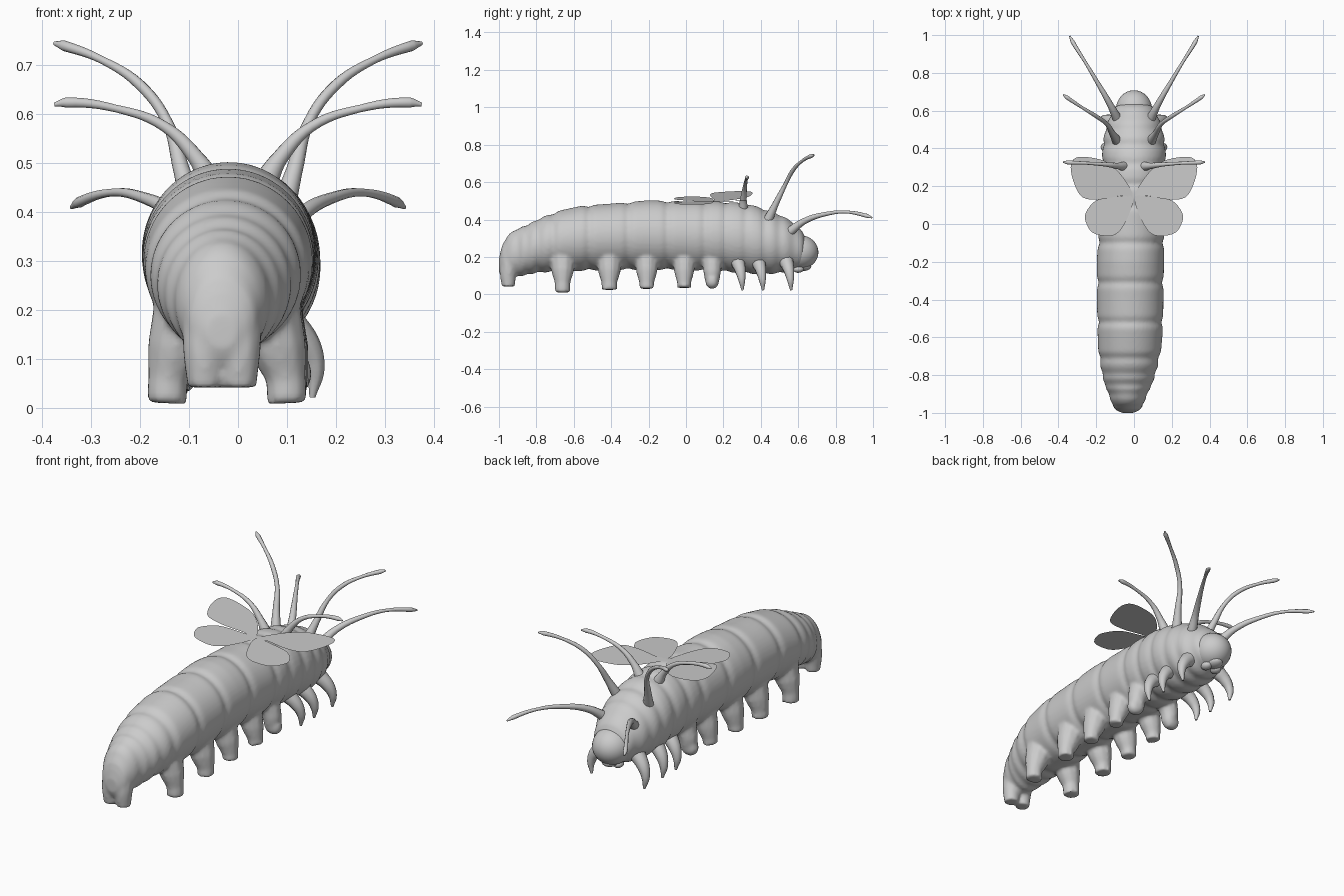
import bpy, bmesh, math
from mathutils import Vector

if "Cube" in bpy.data.objects:
    bpy.data.objects.remove(bpy.data.objects["Cube"])

# Body stations: y, top z, bottom z, half width, centre x
STATIONS = [(-1.0, .19, .12, .03, -.033), (-.985, .26, .085, .065, -.033), (-.95, .325, .085, .088, -.033),
            (-.9, .355, .09, .105, -.032), (-.85, .375, .10, .13, -.03), (-.78, .41, .115, .148, -.027),
            (-.68, .447, .12, .166, -.023), (-.55, .475, .125, .174, -.02), (-.4, .485, .13, .176, -.02),
            (-.2, .503, .13, .178, -.019), (0, .497, .13, .174, -.012), (.2, .497, .12, .17, -.004),
            (.32, .487, .11, .17, 0), (.42, .458, .105, .168, 0), (.5, .43, .11, .155, 0),
            (.57, .39, .12, .13, 0), (.62, .34, .14, .1, 0), (.65, .28, .18, .05, 0)]
CREASES = [-.955, -.9, -.85, -.79, -.71, -.52, -.31, -.1, .1, .21, .32, .42, .5, .575]


def station(y):
    for a, b in zip(STATIONS, STATIONS[1:]):
        if y <= b[0]:
            t = (y - a[0]) / (b[0] - a[0])
            return [p + (q - p) * t for p, q in zip(a, b)]
    return list(STATIONS[-1])


def add_mesh(name, bm):
    me = bpy.data.meshes.new(name)
    bm.to_mesh(me)
    bm.free()
    ob = bpy.data.objects.new(name, me)
    bpy.context.collection.objects.link(ob)
    for p in me.polygons:
        p.use_smooth = True
    return ob


def tube(name, pts, radii, res=3):
    cu = bpy.data.curves.new(name, 'CURVE')
    cu.dimensions = '3D'
    cu.bevel_depth = 1
    cu.bevel_resolution = res
    cu.use_fill_caps = True
    cu.resolution_u = 6
    sp = cu.splines.new('BEZIER')
    sp.bezier_points.add(len(pts) - 1)
    for bp, p, r in zip(sp.bezier_points, pts, radii):
        bp.co, bp.radius = p, r
        bp.handle_left_type = bp.handle_right_type = 'AUTO'
    ob = bpy.data.objects.new(name, cu)
    bpy.context.collection.objects.link(ob)
    select([ob])
    bpy.ops.object.convert(target='MESH')
    ob = bpy.context.object
    bpy.ops.object.shade_smooth_by_angle(angle=math.radians(50))
    return ob


def select(obs):
    bpy.ops.object.select_all(action='DESELECT')
    for o in obs:
        o.select_set(True)
    bpy.context.view_layer.objects.active = obs[0]


def ball(name, loc, size):
    bm = bmesh.new()
    bmesh.ops.create_uvsphere(bm, u_segments=32, v_segments=20, radius=1)
    for v in bm.verts:
        v.co = Vector(loc) + Vector(c * s for c, s in zip(v.co, size))
    return add_mesh(name, bm)


# Segmented body, lofted with a pinch at every crease
bm = bmesh.new()
N, SIDES, rings = 170, 48, []
for i in range(N + 1):
    y = -1 + 1.65 * i / N
    _, top, bot, w, cx = station(y)
    pinch = 1 - .055 * max(math.exp(-((y - c) / .02) ** 2) for c in CREASES)
    cz, h = (top + bot) / 2, (top - bot) / 2
    rings.append([bm.verts.new((cx + w * pinch * math.cos(a), y, cz + h * pinch * math.sin(a)))
                  for a in (2 * math.pi * k / SIDES for k in range(SIDES))])
for r, s in zip(rings, rings[1:]):
    for k in range(SIDES):
        j = (k + 1) % SIDES
        bm.faces.new((r[k], r[j], s[j], s[k]))
bm.faces.new(rings[0])
bm.faces.new(rings[-1])
bmesh.ops.recalc_face_normals(bm, faces=bm.faces)
body = add_mesh("body", bm)

# Stubby prolegs and tail claspers, fused into the body
parts = [body]
for s in (-1, 1):
    for y, foot, r in [(-.66, .01, 1), (-.41, .025, 1), (-.21, .03, .95), (-.01, .035, .9), (.14, .09, .8)]:
        cx = station(y)[4]
        parts.append(tube("proleg", [(cx + s * .075, y, .22), (cx + s * .105, y, .12),
                                     (cx + s * .12, y, .06), (cx + s * .122, y, foot)],
                          [.075 * r, .06 * r, .042 * r, .042 * r]))
    parts.append(tube("clasper", [(-.033 + s * .03, -.93, .22), (-.033 + s * .035, -.95, .12),
                                  (-.033 + s * .036, -.95, .042)], [.055, .046, .036]))
select(parts)
bpy.ops.object.join()
m = body.modifiers.new("fuse", 'REMESH')
m.mode, m.voxel_size, m.use_smooth_shade = 'VOXEL', .009, True
m = body.modifiers.new("soften", 'SMOOTH')
m.factor, m.iterations = .5, 5

# Head, eyes and mouthparts
ball("head", (0, .605, .225), (.096, .103, .092))
ball("upper_lip", (0, .625, .15), (.04, .045, .025))

for s, side in ((-1, "left"), (1, "right")):
    ball(side + "_mandible", (s * .03, .6, .135), (.025, .03, .02))
    # Pointed true legs
    for i, y in enumerate((.29, .40, .55)):
        tube(f"{side}_true_leg_{i + 1}",
             [(s * .09, y - .015, .18), (s * .138, y, .13), (s * .157, y + .008, .08), (s * .152, y + .012, .022)],
             [.04, .03, .02, .006])
    # Three pairs of long filaments with slightly swollen tips
    for i, pts in enumerate((
            [(.085, .55, .33), (.125, .63, .39), (.2, .76, .432), (.26, .86, .44), (.325, .965, .42), (.34, .995, .41)],
            [(.09, .44, .40), (.115, .48, .485), (.145, .53, .585), (.2, .57, .66), (.28, .62, .712),
             (.355, .67, .74), (.375, .685, .745)],
            [(.055, .305, .46), (.085, .307, .51), (.15, .315, .575), (.25, .322, .612), (.35, .326, .624),
             (.375, .328, .62)])):
        n = len(pts)
        rad = [.026, .017] + [.011] * (n - 4) + [.011, .004]
        rad[-3] = .008
        tube(f"{side}_filament_{i + 1}", [(s * x, y, z) for x, y, z in pts], rad)

# Four flat wings resting on the back
UPPER = [(.005, .15), (.06, .25), (.14, .325), (.23, .352), (.31, .35), (.335, .3), (.315, .21), (.27, .14),
         (.18, .13), (.07, .15)]
LOWER = [(.005, .14), (.1, .145), (.2, .125), (.255, .06), (.255, .01), (.22, -.045), (.15, -.063),
         (.09, -.05), (.04, .02)]
for name, pts, s, slope, z0 in (("left_upper_wing", UPPER, -1, .17, .495), ("right_upper_wing", UPPER, 1, .01, .497),
                                ("left_lower_wing", LOWER, -1, .1, .497), ("right_lower_wing", LOWER, 1, -.08, .5)):
    bm = bmesh.new()
    vs = []
    n = len(pts)
    for i in range(n):
        p = [Vector(pts[(i + k) % n]) for k in (-1, 0, 1, 2)]
        for t in (0, .25, .5, .75):
            q = .5 * (2 * p[1] + (p[2] - p[0]) * t + (2 * p[0] - 5 * p[1] + 4 * p[2] - p[3]) * t ** 2
                      + (3 * p[1] - p[0] - 3 * p[2] + p[3]) * t ** 3)
            vs.append(bm.verts.new((s * q.x, q.y, z0 + slope * abs(q.x))))
    f = bm.faces.new(vs)
    f.normal_update()
    if f.normal.z < 0:
        f.normal_flip()
    bmesh.ops.triangulate(bm, faces=bm.faces)
    add_mesh(name, bm)
